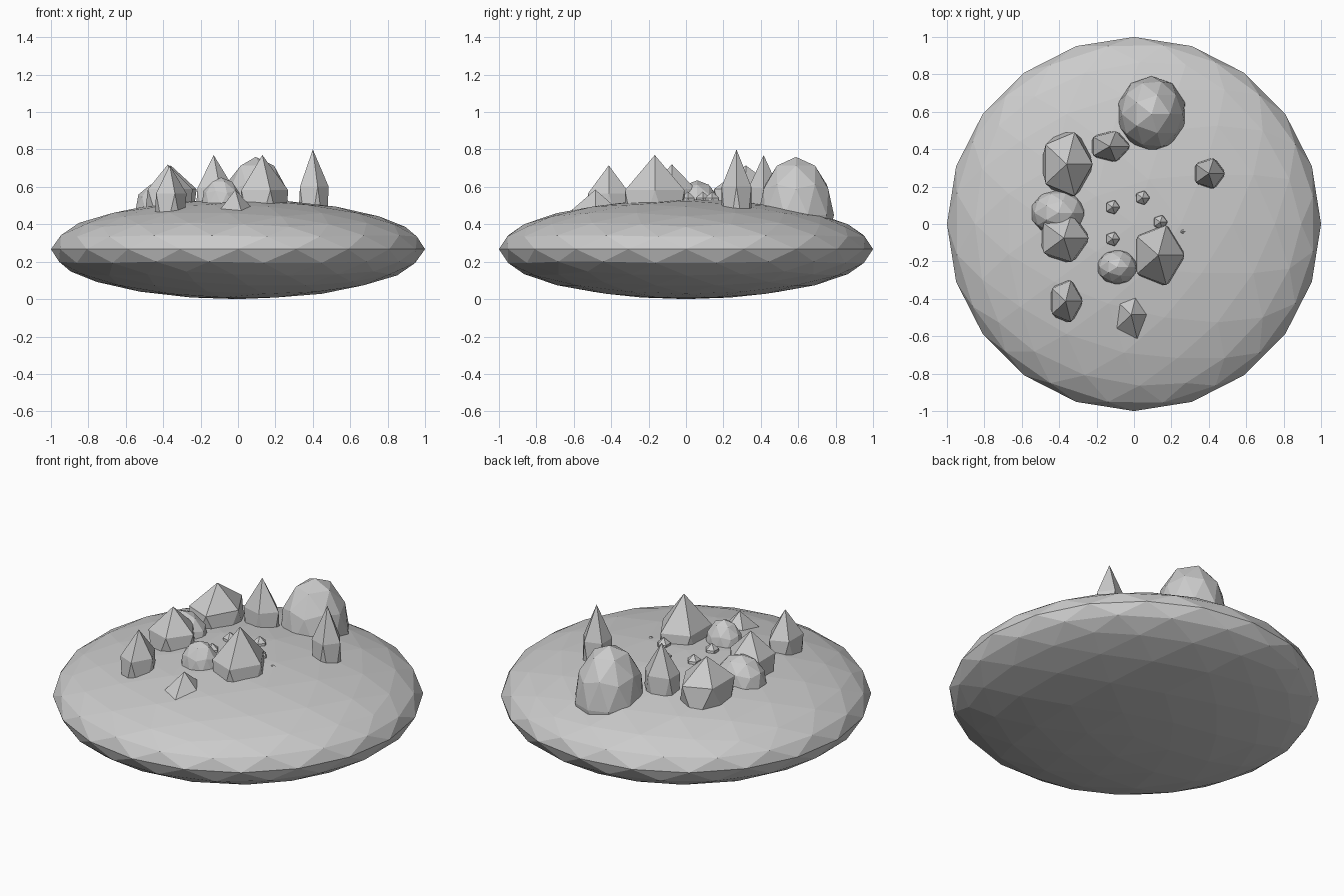
import bpy

# One flat stone grey for the whole model
grey = bpy.data.materials.new("stone_grey")
grey.diffuse_color = (0.6, 0.6, 0.6, 1)


def rock(name, subdivisions, x, y, rx, ry, top, half):
    """Flat-faced icosphere stretched on each axis, given by its top height."""
    bpy.ops.mesh.primitive_ico_sphere_add(subdivisions=subdivisions, radius=1,
                                          location=(x, y, top - half))
    ob = bpy.context.object
    ob.name = name
    ob.scale = (rx, ry, half)
    bpy.ops.object.transform_apply(location=False, rotation=False, scale=True)
    ob.data.materials.append(grey)
    return ob


# Flattened island body
rock("island_body", 3, 0, 0, 1, 1, 0.534, 0.267)

# Pointed crystals: x, y, radius x, radius y, peak height, half height
crystals = [
    (0.40, 0.27, 0.095, 0.093, 0.80, 0.36),
    (-0.13, 0.415, 0.12, 0.095, 0.77, 0.32),
    (-0.36, 0.32, 0.155, 0.20, 0.715, 0.23),
    (-0.375, -0.075, 0.148, 0.15, 0.72, 0.24),
    (0.13, -0.167, 0.155, 0.187, 0.77, 0.34),
    (-0.365, -0.413, 0.10, 0.13, 0.715, 0.27),
    (-0.015, -0.485, 0.115, 0.15, 0.585, 0.20),
]
for i, c in enumerate(crystals):
    rock(f"crystal_{i + 1}", 1, *c)

# Rounded boulders
boulders = [
    (0.094, 0.588, 0.187, 0.203, 0.76, 0.31),
    (-0.405, 0.06, 0.15, 0.125, 0.635, 0.16),
    (-0.09, -0.23, 0.11, 0.095, 0.65, 0.15),
]
for i, b in enumerate(boulders):
    rock(f"boulder_{i + 1}", 2, *b)

# Small pebbles near the centre
pebbles = [
    (-0.115, 0.09, 0.043, 0.043, 0.575, 0.06),
    (0.045, 0.14, 0.043, 0.043, 0.575, 0.06),
    (-0.115, -0.08, 0.043, 0.043, 0.575, 0.06),
    (0.14, 0.01, 0.043, 0.043, 0.575, 0.06),
    (0.26, -0.04, 0.06, 0.05, 0.53, 0.05),
]
for i, p in enumerate(pebbles):
    rock(f"pebble_{i + 1}", 1, *p)
